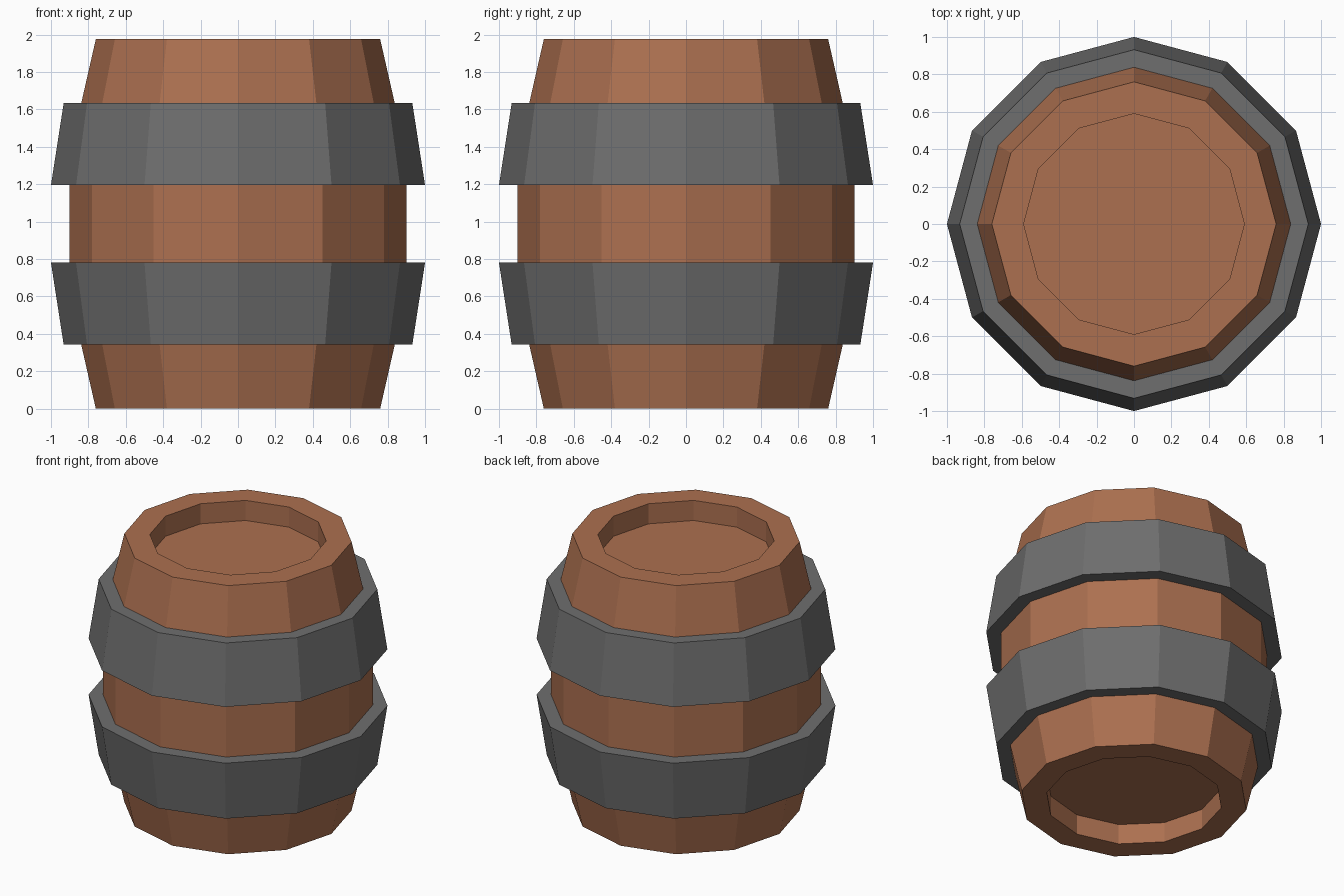
import bpy, bmesh, math

if "Cube" in bpy.data.objects:
    bpy.data.objects.remove(bpy.data.objects["Cube"])

SIDES = 12
HEIGHT = 1.976


def material(name, rgb):
    m = bpy.data.materials.new(name)
    m.diffuse_color = (*rgb, 1.0)
    m.use_nodes = True
    m.node_tree.nodes["Principled BSDF"].inputs["Base Color"].default_value = m.diffuse_color
    return m


wood = material("brown wood", (0.413, 0.162, 0.080))
iron = material("grey iron", (0.156, 0.156, 0.156))


def lathe(name, profile, mat, closed=False):
    """Spin an (r, z) profile around z; cap its ends, or close it into a ring."""
    bm = bmesh.new()
    rings = []
    for r, z in profile:
        rings.append([bm.verts.new((r * math.cos(2 * math.pi * i / SIDES),
                                    r * math.sin(2 * math.pi * i / SIDES), z))
                      for i in range(SIDES)])
    pairs = list(zip(rings, rings[1:]))
    if closed:
        pairs.append((rings[-1], rings[0]))
    else:
        bm.faces.new(rings[0][::-1])
        bm.faces.new(rings[-1])
    for a, b in pairs:
        for i in range(SIDES):
            j = (i + 1) % SIDES
            bm.faces.new((a[i], a[j], b[j], b[i]))
    bmesh.ops.recalc_face_normals(bm, faces=bm.faces[:])
    mesh = bpy.data.meshes.new(name)
    bm.to_mesh(mesh)
    bm.free()
    mesh.materials.append(mat)
    ob = bpy.data.objects.new(name, mesh)
    bpy.context.collection.objects.link(ob)
    return ob


def flip(profile):
    """Mirror a profile about the barrel's mid height."""
    return [(r, HEIGHT - z) for r, z in reversed(profile)]


# Wooden body with a recessed lid at both ends
lower = [(0.59, 0.148), (0.59, 0.0), (0.76, 0.0), (0.838, 0.342), (0.902, 0.781)]
lathe("barrel_body", lower + flip(lower), wood)

# Two iron hoops, slightly sunk into the body
hoop = [(0.83, 0.342), (0.932, 0.342), (1.0, 0.781), (0.89, 0.781)]
lathe("lower_hoop", hoop, iron, closed=True)
lathe("upper_hoop", flip(hoop), iron, closed=True)
